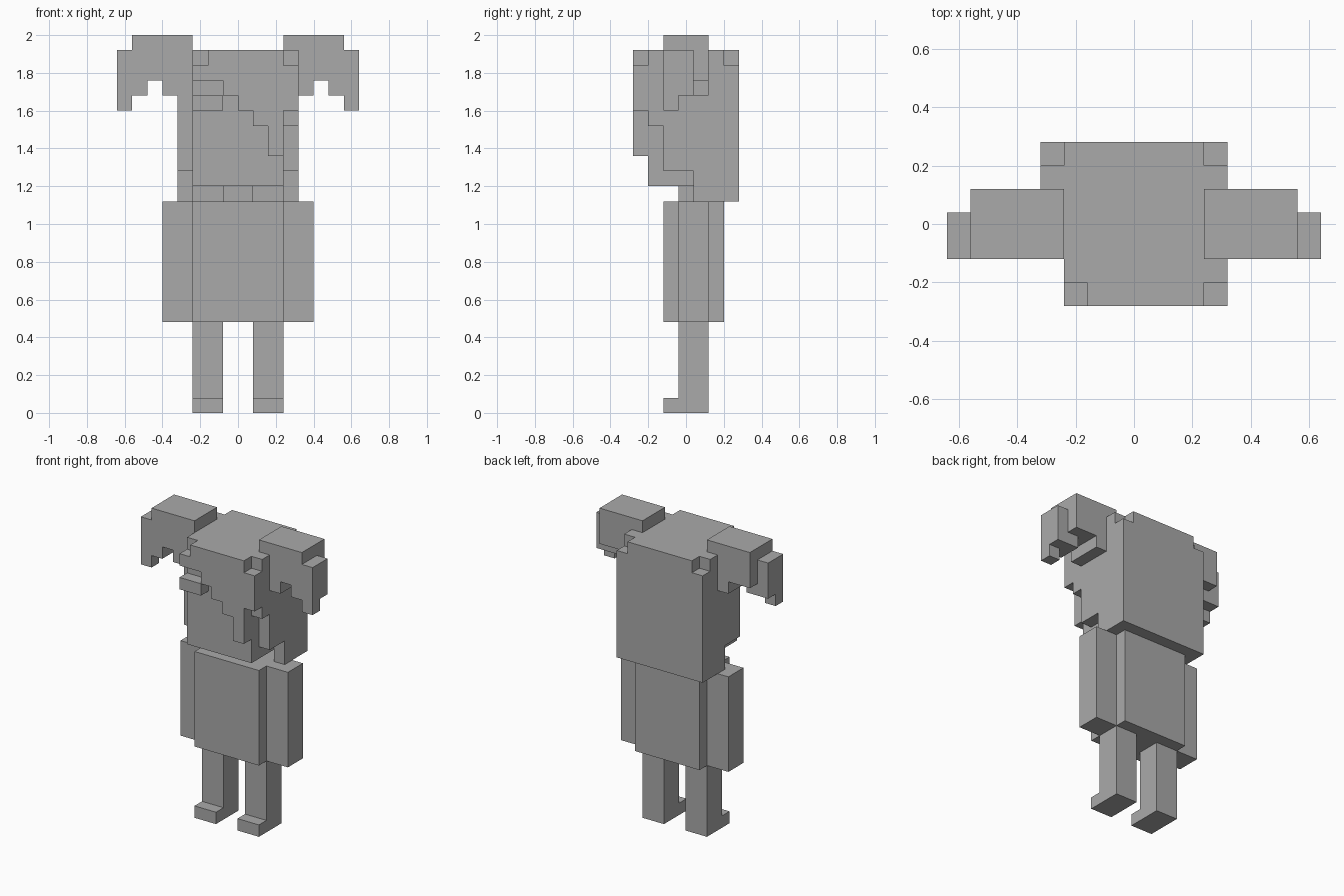
import bpy
import bmesh
from mathutils import Vector

UNIT = 0.08          # one block of the grid
DEPTH_OFFSET = 3.5   # depth is counted from the front of the fringe

cube = bpy.data.objects.get("Cube")
if cube:
    bpy.data.objects.remove(cube, do_unlink=True)

grey = bpy.data.materials.new("plain grey")
grey.use_nodes = True
grey.diffuse_color = (0.4, 0.4, 0.4, 1)
bsdf = next(n for n in grey.node_tree.nodes if n.type == 'BSDF_PRINCIPLED')
bsdf.inputs["Base Color"].default_value = grey.diffuse_color


def prism(bm, axis, outline, low, high):
    """Extrude an outline (the two remaining axes) from low to high."""
    def place(p, level):
        c = list(p)
        c.insert("xyz".index(axis), level)
        return Vector((c[0], c[1] - DEPTH_OFFSET, c[2])) * UNIT
    start = bm.faces.new([bm.verts.new(place(p, low)) for p in outline])
    grown = bmesh.ops.extrude_face_region(bm, geom=[start], use_keep_orig=True)
    move = place(outline[0], high) - place(outline[0], low)
    verts = [g for g in grown["geom"] if isinstance(g, bmesh.types.BMVert)]
    bmesh.ops.translate(bm, verts=verts, vec=move)


def part(name, *prisms, mirror=False):
    """Make one object from prisms, or a left and right pair."""
    for side in (("left", "right") if mirror else (None,)):
        bm = bmesh.new()
        for p in prisms:
            prism(bm, *p)
        if side == "right":
            for v in bm.verts:
                v.co.x *= -1
        bmesh.ops.recalc_face_normals(bm, faces=bm.faces)
        full_name = f"{side}_{name}" if side else name
        mesh = bpy.data.meshes.new(full_name)
        bm.to_mesh(mesh)
        bm.free()
        mesh.materials.append(grey)
        bpy.context.collection.objects.link(bpy.data.objects.new(full_name, mesh))


def box(x, y, z):
    """A block given by its three ranges."""
    (a, b), (c, d) = x, y
    return "z", [(a, c), (b, c), (b, d), (a, d)], *z


# Legs with feet, seen from the side
leg = [(2, 0), (5, 0), (5, 6), (3, 6), (3, 1), (2, 1)]
part("leg", ("x", leg, 1, 3), mirror=True)

# Body, arms and neck
part("body", box((-3, 3), (2, 6), (6, 14)))
part("arm", box((3, 5), (3, 5), (6, 14)), mirror=True)
part("neck", box((-1, 1), (3, 5), (14, 15)))

# Head
part("head", box((-3, 3), (1, 6), (15, 24)))

# Hair at the back, with clipped top corners
back = [(-4, 14), (4, 14), (4, 23), (3, 23), (3, 24), (-3, 24), (-3, 23), (-4, 23)]
part("back_hair", ("y", back, 6, 7))

# Stepped hair on each side of the head
left = [(0, 20), (1, 20), (1, 19), (2, 19), (2, 16), (4, 16), (4, 14),
        (6, 14), (6, 24), (1, 24), (1, 23), (0, 23)]
right = [(2, 16), (4, 16), (4, 14), (6, 14), (6, 24), (2, 24)]
part("left_side_hair", ("x", left, 3, 4))
part("right_side_hair", ("x", right, -4, -3))

# Slanted fringe and the bar over one eye
fringe = [(-3, 22), (-1, 22), (-1, 21), (0, 21), (0, 20), (1, 20), (1, 19),
          (2, 19), (2, 17), (3, 17), (3, 24), (-2, 24), (-2, 23), (-3, 23)]
part("fringe", ("y", fringe, 0, 1))
part("eye_bar", box((-3, -1), (0, 1), (20, 21)))

# Bunches of hair: main block, two lower lumps and a drooping tip
tip = [(2, 20), (3, 20), (3, 21), (4, 21), (4, 24), (2, 24)]
part("hair_bunch",
     box((3, 7), (2, 5), (22, 25)),
     box((4, 5), (2, 5), (21, 22)),
     box((6, 7), (2, 4), (21, 22)),
     ("x", tip, 7, 8),
     mirror=True)
